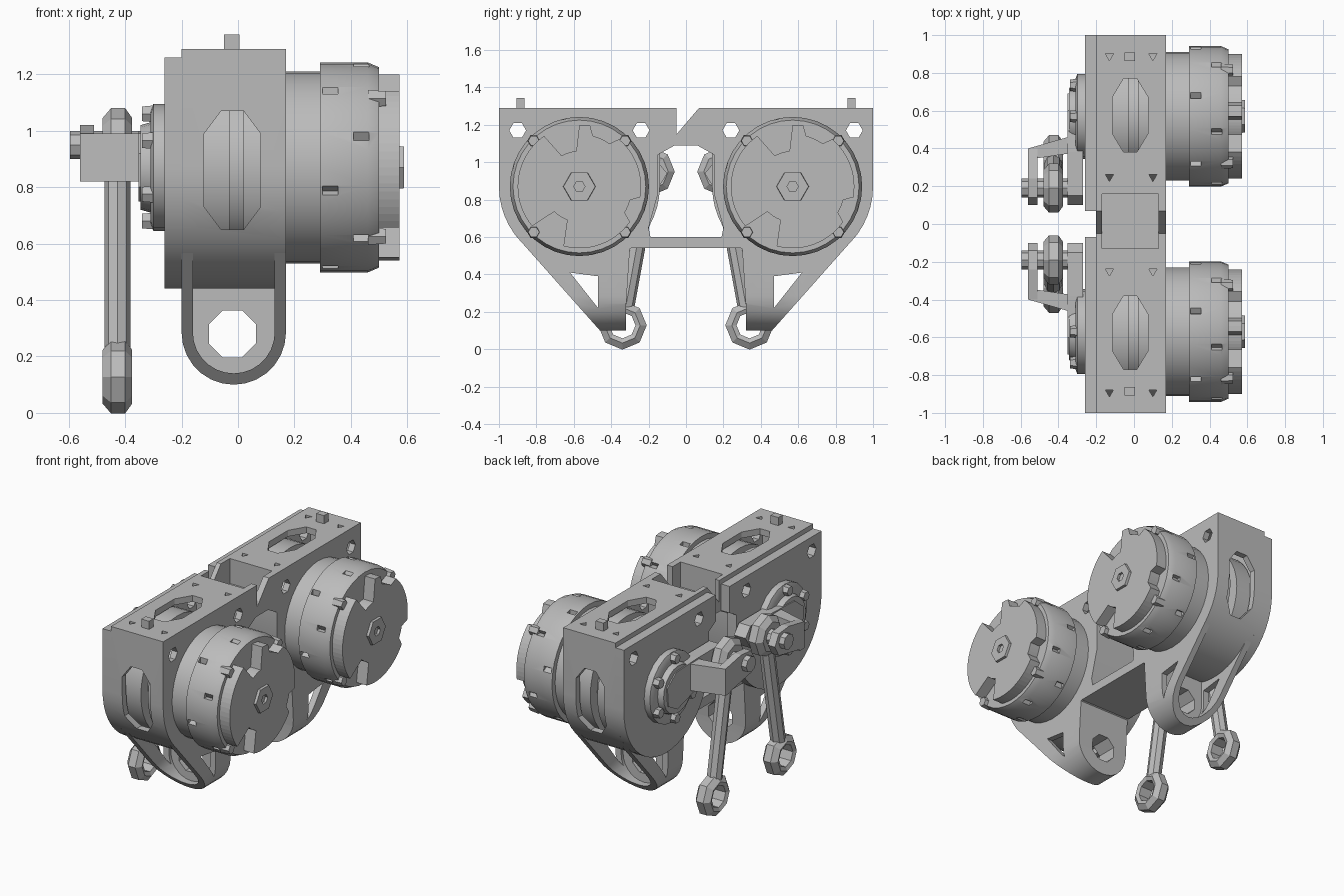
import bpy, bmesh
from math import sin, cos, pi, radians
from mathutils import Vector

cube = bpy.data.objects.get("Cube")
if cube:
    bpy.data.objects.remove(cube)

grey = bpy.data.materials.new("plain_grey")
grey.use_nodes = True
grey.diffuse_color = (0.5, 0.5, 0.5, 1)
grey.node_tree.nodes["Principled BSDF"].inputs["Base Color"].default_value = (0.5, 0.5, 0.5, 1)


def finish(name, bm):
    bmesh.ops.recalc_face_normals(bm, faces=bm.faces)
    mesh = bpy.data.meshes.new(name)
    bm.to_mesh(mesh)
    bm.free()
    mesh.materials.append(grey)
    obj = bpy.data.objects.new(name, mesh)
    bpy.context.collection.objects.link(obj)
    return obj


def prism(name, poly, a, b, axis=0):
    """Extrude a flat outline from a to b along the given axis."""
    bm = bmesh.new()

    def ring(t):
        out = []
        for p in poly:
            c = list(p)
            c.insert(axis, t)
            out.append(bm.verts.new(c))
        return out
    lo, hi = ring(a), ring(b)
    bm.faces.new(lo)
    bm.faces.new(hi)
    for i in range(len(poly)):
        j = (i + 1) % len(poly)
        bm.faces.new((lo[i], lo[j], hi[j], hi[i]))
    return finish(name, bm)


def lathe(name, profile, y, z, n=32, closed=False, smooth=True):
    """Turn (x, radius) points about an axis parallel to x."""
    bm = bmesh.new()
    rings = [[bm.verts.new((x, y + r * cos(2 * pi * k / n), z + r * sin(2 * pi * k / n)))
              for k in range(n)] for x, r in profile]
    pairs = list(zip(rings, rings[1:]))
    if closed:
        pairs.append((rings[-1], rings[0]))
    else:
        bm.faces.new(rings[0])
        bm.faces.new(rings[-1])
    for p, q in pairs:
        for k in range(n):
            m = (k + 1) % n
            bm.faces.new((p[k], p[m], q[m], q[k]))
    obj = finish(name, bm)
    if smooth:
        smooth_shade(obj)
    return obj


def activate(obj):
    bpy.ops.object.select_all(action='DESELECT')
    obj.select_set(True)
    bpy.context.view_layer.objects.active = obj


def smooth_shade(obj):
    activate(obj)
    bpy.ops.object.shade_smooth_by_angle(angle=radians(25))


def boolean(obj, tool, op='DIFFERENCE'):
    activate(obj)
    mod = obj.modifiers.new("cut", 'BOOLEAN')
    mod.operation, mod.object, mod.solver = op, tool, 'EXACT'
    bpy.ops.object.modifier_apply(modifier=mod.name)
    bpy.data.objects.remove(tool)


def arc(cx, cy, r, a, b, n):
    return [(cx + r * cos(radians(a + (b - a) * i / n)),
             cy + r * sin(radians(a + (b - a) * i / n))) for i in range(n + 1)]


def side(poly, s):
    return [(s * y, z) for y, z in poly]


def slot(c0, c1, w, h, k):
    """Long octagon outline."""
    return [(c0 - w, c1 - h + k), (c0 - w, c1 + h - k), (c0 - w + .06, c1 + h), (c0 + w - .06, c1 + h),
            (c0 + w, c1 + h - k), (c0 + w, c1 - h + k), (c0 + w - .06, c1 - h), (c0 - w + .06, c1 - h)]


MY, MZ = .57, .87
opening = [(-.19, .6), (-.2, .65), (-.15, .83), (-.15, 1.04), (-.06, 1.09)]
opening = opening + side(opening, -1)[::-1]

# Housing: hollow box with two round-bottomed bays
half = [(1, 1.29)] + arc(MY, MZ, .43, 0, -130, 18)
housing = prism("housing", half + side(half, -1)[::-1], -.2, .17)
boolean(housing, prism("c", opening, -1, 1))
boolean(housing, prism("c", [(-.05, 1.4), (-.05, 1.15), (.164, 1.4)], -1, 1))
boolean(housing, prism("c", [(-.17, -.13), (.13, -.13), (.13, .16), (-.17, .16)], 1.13, 1.4, 2))
for s in (-1, 1):
    bay = [(.2, 1.25), (.96, 1.25)] + arc(MY, MZ, .39, 0, -180, 24)
    boolean(housing, prism("c", side(bay, s), -.16, .13))
    boolean(housing, prism("c", slot(-.02, s * .575, .095, .195, .1), 1.2, 1.4, 2))
    boolean(housing, prism("c", slot(-.02, .86, .1, .21, .08), s * .85, s * 1.1, 1))
    for y in (.24, .9):
        boolean(housing, prism("c", arc(s * y, 1.17, .045, 0, 300, 5), -1, 1))
    for x, y in ((-.13, .89), (.1, .89), (-.13, .25), (.1, .25)):
        boolean(housing, prism("c", arc(x, s * y, .025, 30, 270, 2), 1.2, 1.4, 2))
smooth_shade(housing)

for s, tag in ((-1, "front"), (1, "back")):
    # Back plate on the crank side
    outline = [(.07, 1.09), (.07, 1.26), (1, 1.26)] + arc(MY, MZ, .43, 0, -180, 24) + [(.14, 1.05)]
    plate = prism(tag + "_rear_plate", side(outline, s), -.26, -.195)
    for y in (.24, .9):
        boolean(plate, prism("c", arc(s * y, 1.17, .045, 0, 300, 5), -1, 1))
    smooth_shade(plate)

    # Mounting leg: rounded lug with two pierced gussets
    leg = prism(tag + "_mounting_leg", side(
        [(.3, .54), (.32, .24), (.32, .1), (.46, .1), (.874, .566), (.7, .58), (.45, .54)], s), -.2, .17)
    for r, op, y0 in ((.185, 'INTERSECT', 0), (.145, 'DIFFERENCE', .45)):
        cx = -.015
        u_shape = [(cx - r, .8)] + arc(cx, .285, r, 180, 360, 14) + [(cx + r, .8)]
        boolean(leg, prism("c", u_shape, s * y0, s * 1.2, 1), op)
    boolean(leg, prism("c", side([(.47, .22), (.47, .39), (.62, .41)], s), -1, 1))
    boolean(leg, prism("c", arc(-.02, .28, .09, 22.5, 337.5, 7), 0, s, 1))
    smooth_shade(leg)

    # Locating pin on the roof
    y = s * .885
    prism(tag + "_locating_pin", [(-.05, y - .022), (.005, y - .022), (.005, y + .022), (-.05, y + .022)],
          1.24, 1.342, 2)

    # Motor: stepped drum running into the housing
    y = s * MY
    motor = lathe(tag + "_motor", [(-.15, .37), (-.03, .37), (-.03, .3), (.02, .3), (.02, .37), (.13, .37),
                                   (.13, .34), (.29, .34), (.29, .372), (.46, .372), (.5, .355), (.5, .05)],
                  y, MZ, 36)
    for k in range(12):
        a = 30 * k + 12
        wedge = [(y + q * cos(radians(a + d)), MZ + q * sin(radians(a + d)))
                 for q, d in ((.39, -4), (.39, 4), (.345, 2))]
        x = (.3, .41)[k % 2]
        boolean(motor, prism("c", wedge, x, x + .055))
    smooth_shade(motor)

    # Notched end cap with hub and corner bolts
    cap = []
    for a in range(0, 360, 5):
        r = .33
        if 95 <= a <= 120 or 225 <= a <= 250:
            r = .19
        elif 55 <= a <= 75 or 330 <= a <= 345:
            r = .28
        cap.append((y + r * cos(radians(a)), MZ + r * sin(radians(a))))
    prism(tag + "_motor_cap", cap, .48, .572)
    lathe(tag + "_motor_hub", [(.55, .09), (.588, .085), (.588, .03), (.55, .03)], y, MZ, 6, True, False)
    for k in range(4):
        a = radians(45 + 90 * k)
        lathe(tag + "_motor_bolt", [(.46, .035), (.525, .03)],
              y + .345 * cos(a), MZ + .345 * sin(a), 6, smooth=False)

    # Bearing disc and its bolts behind the crank
    lathe(tag + "_bearing", [(-.2, .225), (-.3, .225), (-.31, .2), (-.31, .16), (-.345, .15)], y, MZ, 20)
    for k in range(6):
        a = radians(60 * k + 30)
        lathe(tag + "_bearing_bolt", [(-.29, .035), (-.34, .03)],
              y + .19 * cos(a), MZ + .19 * sin(a), 6, smooth=False)

    # Forked crank
    prism(tag + "_crank_inner_arm", side(
        [(.59, .75), (.68, .8), (.69, .92), (.6, .99), (.38, 1), (.15, 1), (.1, .94), (.15, .86), (.38, .81)], s),
        -.352, -.27)
    prism(tag + "_crank_bridge", [(-.56, s * .35), (-.56, s * .4), (-.35, s * .46), (-.3, s * .46), (-.3, s * .38),
                                  (-.5, s * .35)], .82, .99, 2)
    prism(tag + "_crank_outer_arm", side(
        [(.4, .82), (.4, .99), (.24, 1.02), (.14, 1.01), (.1, .94), (.14, .87)], s), -.56, -.51)
    py, pz, ry, rz = s * .19, .95, s * .34, .128
    lathe(tag + "_crank_pin", [(-.595, .05), (-.3, .05)], py, pz, 8, smooth=False)

    # Connecting link: two eyes joined by a rod
    for name, cy, cz, hole in (("upper", py, pz, .05), ("lower", ry, rz, .07)):
        lathe(f"{tag}_link_{name}_eye", [(-.385, hole), (-.375, .095), (-.4, .13), (-.45, .13),
                                         (-.48, .095), (-.47, hole)], cy, cz, 8, True, False)
    top, low = Vector((-.427, py, pz)), Vector((-.427, ry, rz))
    d = (low - top).normalized()
    start, end = top + d * .1, low - d * .1
    bpy.ops.mesh.primitive_cylinder_add(vertices=8, radius=.046, depth=(end - start).length,
                                        location=(start + end) / 2, rotation=d.to_track_quat('Z', 'Y').to_euler())
    rod = bpy.context.object
    rod.name = tag + "_link_rod"
    rod.data.materials.append(grey)
